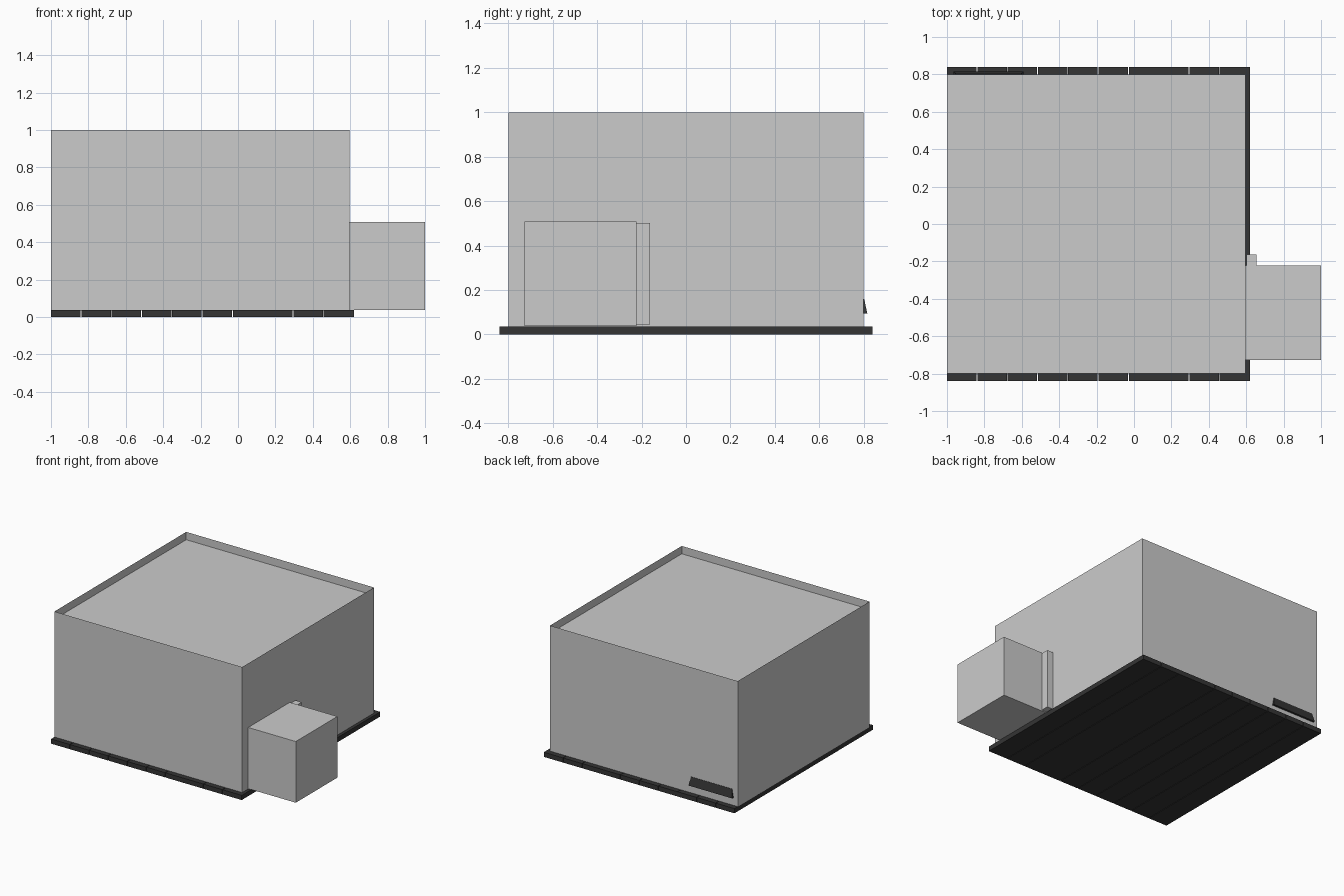
import bpy, bmesh

if "Cube" in bpy.data.objects:
    bpy.data.objects.remove(bpy.data.objects["Cube"])

dark = bpy.data.materials.new("dark_timber")
dark.diffuse_color = (0.035, 0.035, 0.035, 1)
dark.use_nodes = True
dark.node_tree.nodes["Principled BSDF"].inputs["Base Color"].default_value = dark.diffuse_color


def finish(name, bm, mat=None):
    me = bpy.data.meshes.new(name)
    bmesh.ops.recalc_face_normals(bm, faces=bm.faces)
    bm.to_mesh(me)
    bm.free()
    ob = bpy.data.objects.new(name, me)
    bpy.context.collection.objects.link(ob)
    if mat:
        me.materials.append(mat)
    return ob


def box_mesh(lo, hi):
    bm = bmesh.new()
    bmesh.ops.create_cube(bm, size=1)
    for v in bm.verts:
        v.co = [hi[i] if v.co[i] > 0 else lo[i] for i in range(3)]
    return bm


def box(name, lo, hi, mat=None):
    return finish(name, box_mesh(lo, hi), mat)


# main walls: thin open-topped shell
X0, X1, Y = -1.0, 0.596, 0.8
bm = box_mesh((X0, -Y, 0.035), (X1, Y, 1.0))
bm.faces.ensure_lookup_table()
top = [f for f in bm.faces if all(v.co.z > 0.9 for v in f.verts)]
bmesh.ops.delete(bm, geom=top, context='FACES_ONLY')
finish("walls", bm)

# flat roof sunk below the parapet
bm = bmesh.new()
bm.faces.new([bm.verts.new(p) for p in
              ((X0, -Y, 0.94), (X1, -Y, 0.94), (X1, Y, 0.94), (X0, Y, 0.94))])
finish("roof", bm)

# floor planks, with hairline gaps
pitch, gap = 0.162, 0.004
for i in range(10):
    a = X0 + i * pitch
    end = a + pitch - (0 if i in (6, 9) else gap)
    box(f"floor_plank_{i + 1}", (a, -0.84, 0), (end, 0.84, 0.036), dark)

# side annex and the small post beside it
box("side_annex", (0.594, -0.727, 0.038), (1.0, -0.222, 0.508))
box("side_post", (0.602, -0.222, 0.045), (0.655, -0.162, 0.502))

# sloping vent hood low on the back wall: wedge tapering to its top edge
bm = box_mesh((-0.964, 0.797, 0.095), (-0.592, 0.816, 0.16))
for v in bm.verts:
    if v.co.z > 0.12:
        v.co.x += 0.012 if v.co.x < -0.8 else -0.012
        v.co.y = min(v.co.y, 0.802)
finish("vent_hood", bm, dark)
